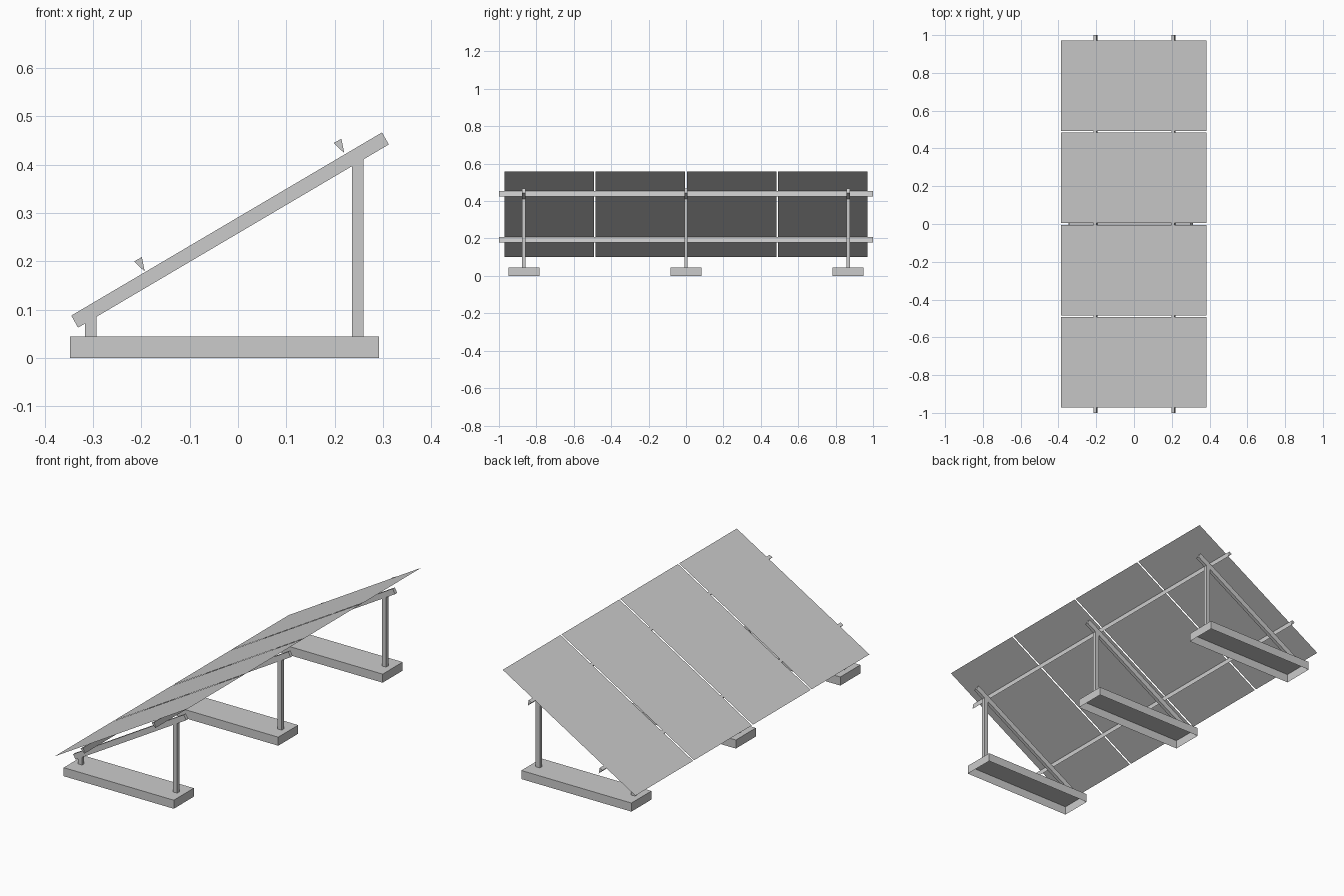
import bpy
import bmesh
from mathutils import Vector

cube = bpy.data.objects.get("Cube")
if cube:
    bpy.data.objects.remove(cube, do_unlink=True)

grey = bpy.data.materials.new("light_grey")
grey.use_nodes = True
colour = (0.6, 0.6, 0.6, 1)
grey.diffuse_color = colour
grey.node_tree.nodes["Principled BSDF"].inputs["Base Color"].default_value = colour


def finish(name, bm):
    mesh = bpy.data.meshes.new(name)
    bm.to_mesh(mesh)
    bm.free()
    mesh.materials.append(grey)
    obj = bpy.data.objects.new(name, mesh)
    bpy.context.collection.objects.link(obj)
    return obj


def prism(name, profile, y, width, open_bottom=False):
    """Extrude an x-z profile along y, centred on the given y."""
    bm = bmesh.new()
    face = bm.faces.new([bm.verts.new((x, y - width / 2, z)) for x, z in profile])
    new = bmesh.ops.extrude_face_region(bm, geom=[face])["geom"]
    moved = [v for v in new if isinstance(v, bmesh.types.BMVert)]
    bmesh.ops.translate(bm, verts=moved, vec=(0, width, 0))
    bmesh.ops.recalc_face_normals(bm, faces=bm.faces)
    if open_bottom:
        low = [f for f in bm.faces if f.normal.z < -0.9]
        bmesh.ops.delete(bm, geom=low, context="FACES")
    return finish(name, bm)


def rect(x0, x1, z0, z1):
    return [(x0, z0), (x1, z0), (x1, z1), (x0, z1)]


# Three support frames: hollow footing, two posts and a sloping beam
BEAM = [(-0.345, 0.088), (-0.331, 0.063), (0.312, 0.442), (0.298, 0.467)]
for side, y in (("right", -0.867), ("middle", 0), ("left", 0.867)):
    prism(f"footing_{side}", rect(-0.348, 0.292, 0, 0.045), y, 0.166, True)
    prism(f"low_post_{side}", rect(-0.317, -0.293, 0.045, 0.095), y, 0.018)
    prism(f"high_post_{side}", rect(0.236, 0.26, 0.045, 0.42), y, 0.018)
    prism(f"sloping_beam_{side}", BEAM, y, 0.018)

# Two long triangular rails resting on the beams
RAIL = [Vector((-0.022, 0.021)), Vector((0, 0)), Vector((-0.006, 0.030))]
for name, tip in (("low_rail", (-0.193, 0.179)), ("high_rail", (0.22, 0.424))):
    prism(name, [Vector(tip) + p for p in RAIL], 0, 2)

# Four thin sloping panels with narrow gaps between them
for i in range(4):
    y = (i - 1.5) * 0.488
    bm = bmesh.new()
    corners = [(-0.386, y - 0.2395, 0.102), (0.385, y - 0.2395, 0.557),
               (0.385, y + 0.2395, 0.557), (-0.386, y + 0.2395, 0.102)]
    bm.faces.new([bm.verts.new(c) for c in corners])
    finish(f"panel_{i + 1}", bm)
